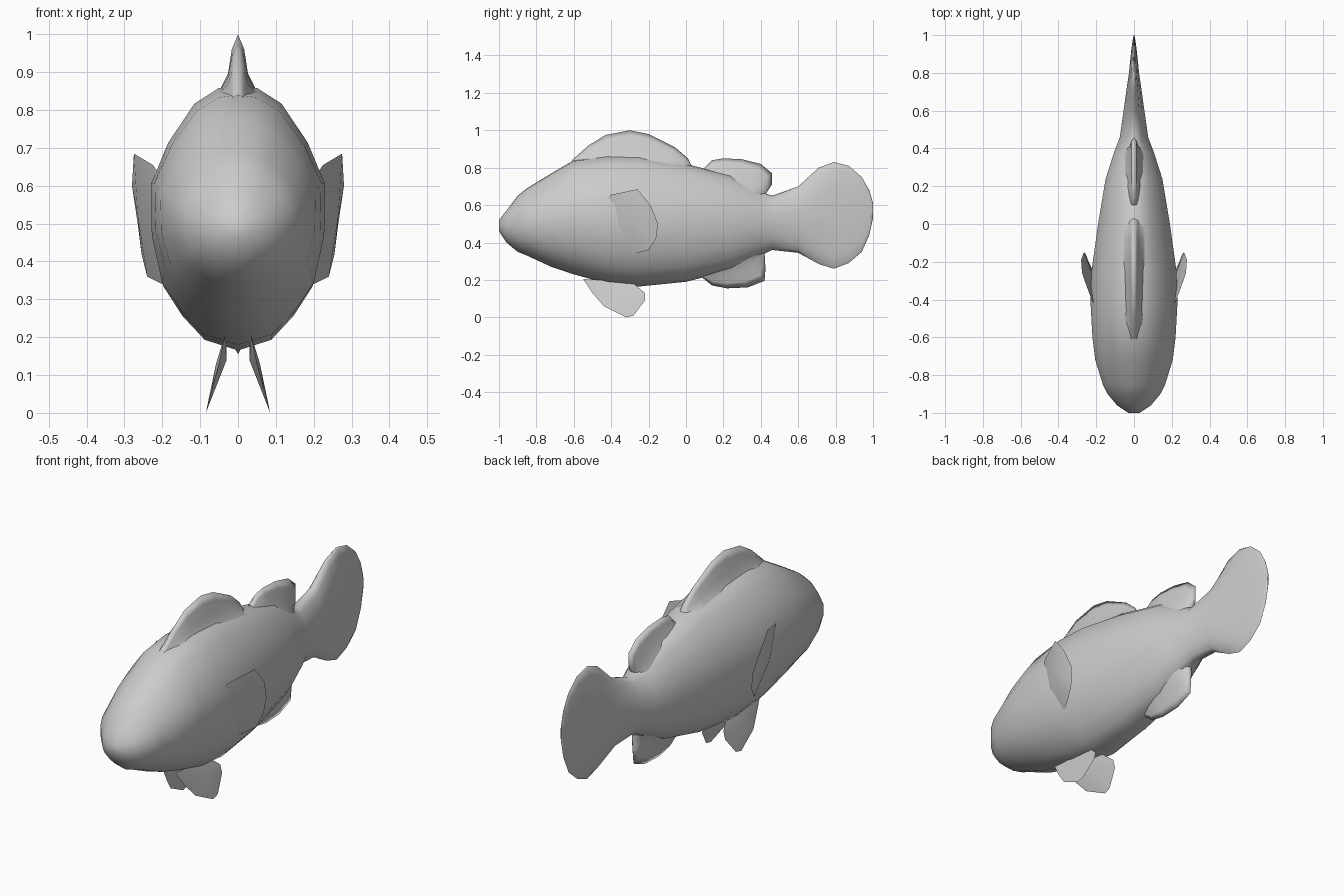
import bpy
from math import radians

cube = bpy.data.objects.get("Cube")
if cube:
    bpy.data.objects.remove(cube, do_unlink=True)

grey = bpy.data.materials.new("plain_grey")
grey.use_nodes = True
colour = (0.6, 0.6, 0.6, 1)
grey.diffuse_color = colour
for node in grey.node_tree.nodes:
    if node.type == 'BSDF_PRINCIPLED':
        node.inputs["Base Color"].default_value = colour


def make_object(name, verts, faces, sharp_angle):
    """Create a smooth shaded mesh with outward normals."""
    mesh = bpy.data.meshes.new(name)
    mesh.from_pydata(verts, [], faces)
    mesh.materials.append(grey)
    obj = bpy.data.objects.new(name, mesh)
    bpy.context.scene.collection.objects.link(obj)
    bpy.ops.object.select_all(action='DESELECT')
    obj.select_set(True)
    bpy.context.view_layer.objects.active = obj
    bpy.ops.object.mode_set(mode='EDIT')
    bpy.ops.mesh.select_all(action='SELECT')
    bpy.ops.mesh.normals_make_consistent(inside=False)
    bpy.ops.object.mode_set(mode='OBJECT')
    bpy.ops.object.shade_smooth_by_angle(angle=radians(sharp_angle))
    return obj


def loft(name, stations, half_profile):
    """Skin a mirrored cross-section along y; stations are (y, bottom, top, half width)."""
    ring = half_profile + [(-u, v) for u, v in reversed(half_profile[1:-1])]
    count = len(ring)
    verts = [(u * w, y, lo + v * (hi - lo)) for y, lo, hi, w in stations for u, v in ring]
    faces = [tuple(range(count)), tuple(range(len(verts) - count, len(verts)))]
    for s in range(len(stations) - 1):
        for i in range(count):
            j = (i + 1) % count
            a, b = s * count, (s + 1) * count
            faces.append((a + i, a + j, b + j, b + i))
    return make_object(name, verts, faces, 75)


def ridge_fin(name, rim, base, thickness):
    """Centre fin: a sharp rim flaring into a wide root buried in the body."""
    rows = [(0, 0), (0.25, 0.3), (0.65, 0.48), (1, 1)]
    count = len(rim)
    verts, faces = [], []
    for side in (1, -1):
        start = len(verts)
        for depth, width in rows:
            for (y, z), (by, bz) in zip(rim, base):
                verts.append((side * width * thickness,
                              y + depth * (by - y), z + depth * (bz - z)))
        for r in range(len(rows) - 1):
            for i in range(count - 1):
                a = start + r * count + i
                faces.append((a, a + 1, a + count + 1, a + count))
    obj = make_object(name, verts, faces, 75)
    # join both halves along the rim
    bpy.ops.object.mode_set(mode='EDIT')
    bpy.ops.mesh.select_all(action='SELECT')
    bpy.ops.mesh.remove_doubles(threshold=0.0005)
    bpy.ops.mesh.normals_make_consistent(inside=False)
    bpy.ops.object.mode_set(mode='OBJECT')
    return obj


def paired_fin(name, rim, outer, inner):
    """Lens-shaped fin spanning a rim, built on both sides of the body."""
    count = len(rim)
    faces = []
    for i in range(count):
        j = (i + 1) % count
        faces += [(i, j, count), (j, i, count + 1)]
    for label, side in (("left", 1), ("right", -1)):
        verts = [(side * x, y, z) for x, y, z in rim + [outer, inner]]
        make_object(label + "_" + name, verts, faces, 50)


# Body running from the snout through the flat fan of the tail
body_profile = [(0, 1), (0.22, 0.99), (0.5, 0.93), (0.8, 0.78), (1, 0.62), (0.99, 0.42),
                (0.87, 0.24), (0.65, 0.13), (0.39, 0.04), (0, 0)]
body_stations = [
    (-1, 0.46, 0.52, 0.03), (-0.96, 0.4, 0.57, 0.09), (-0.9, 0.35, 0.65, 0.14),
    (-0.85, 0.33, 0.69, 0.165), (-0.72, 0.27, 0.77, 0.205), (-0.6, 0.23, 0.84, 0.22),
    (-0.42, 0.18, 0.865, 0.23), (-0.25, 0.165, 0.86, 0.225), (0, 0.19, 0.82, 0.19),
    (0.24, 0.25, 0.76, 0.15), (0.38, 0.32, 0.68, 0.105), (0.46, 0.36, 0.65, 0.075),
    (0.6, 0.345, 0.7, 0.055), (0.71, 0.285, 0.8, 0.04), (0.79, 0.26, 0.83, 0.028),
    (0.87, 0.29, 0.81, 0.02), (0.94, 0.35, 0.75, 0.012), (0.98, 0.44, 0.68, 0.006),
    (1, 0.53, 0.61, 0.002)]
loft("body_and_tail", body_stations, body_profile)

# Fins along the centre line
ridge_fin("front_dorsal_fin",
          [(-0.61, 0.84), (-0.52, 0.92), (-0.43, 0.975), (-0.3, 1), (-0.2, 0.98),
           (-0.06, 0.91), (0.01, 0.85), (0.03, 0.81)],
          [(-0.6, 0.81), (-0.5, 0.84), (-0.41, 0.84), (-0.3, 0.84), (-0.2, 0.84),
           (-0.09, 0.82), (-0.02, 0.81), (0.01, 0.8)], 0.055)
ridge_fin("rear_dorsal_fin",
          [(0.1, 0.8), (0.14, 0.84), (0.2, 0.85), (0.3, 0.845), (0.4, 0.82),
           (0.46, 0.77), (0.46, 0.71), (0.42, 0.65)],
          [(0.1, 0.76), (0.14, 0.75), (0.2, 0.74), (0.27, 0.72), (0.32, 0.69),
           (0.36, 0.67), (0.38, 0.65), (0.4, 0.63)], 0.05)
ridge_fin("anal_fin",
          [(0.09, 0.21), (0.14, 0.17), (0.22, 0.155), (0.33, 0.16), (0.42, 0.195),
           (0.425, 0.26), (0.42, 0.35)],
          [(0.1, 0.25), (0.14, 0.26), (0.2, 0.27), (0.27, 0.29), (0.33, 0.32),
           (0.36, 0.34), (0.39, 0.37)], 0.05)

# Fins on the flanks and belly
paired_fin("pectoral_fin",
           [(0.2, -0.44, 0.62), (0.225, -0.4, 0.655), (0.275, -0.26, 0.685),
            (0.28, -0.19, 0.6), (0.265, -0.15, 0.5), (0.255, -0.16, 0.42),
            (0.24, -0.2, 0.36), (0.2, -0.28, 0.34), (0.2, -0.4, 0.45)],
           (0.265, -0.29, 0.52), (0.215, -0.28, 0.52))
paired_fin("pelvic_fin",
           [(0.035, -0.55, 0.205), (0.05, -0.5, 0.13), (0.07, -0.44, 0.06),
            (0.085, -0.32, 0), (0.083, -0.28, 0.01), (0.065, -0.22, 0.09),
            (0.055, -0.22, 0.13), (0.03, -0.29, 0.19)],
           (0.058, -0.36, 0.13), (0.03, -0.36, 0.14))
